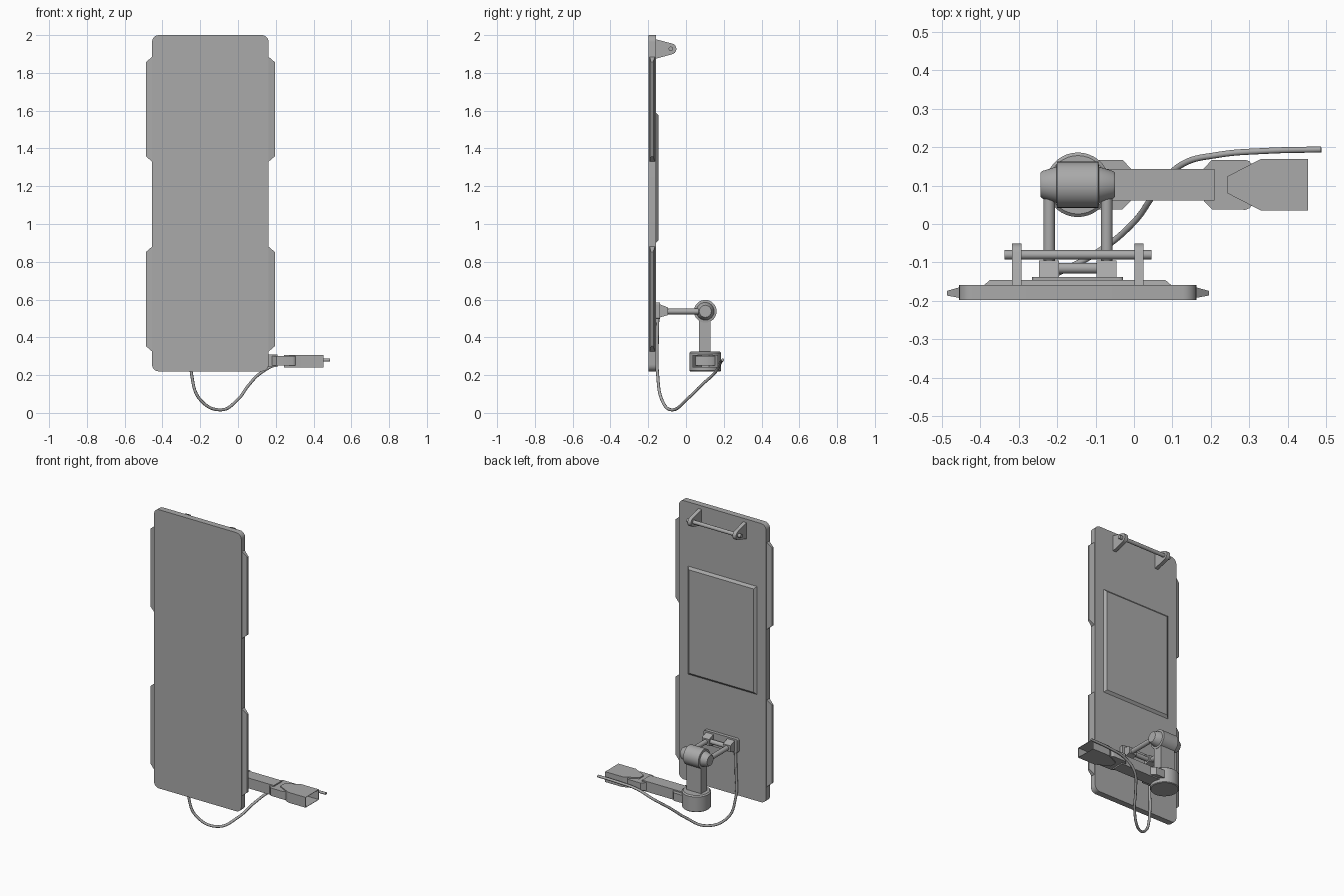
import bpy, bmesh, math
from mathutils import Vector, Matrix

if "Cube" in bpy.data.objects:
    bpy.data.objects.remove(bpy.data.objects["Cube"], do_unlink=True)

GREY = (0.4, 0.4, 0.4, 1)
grey = bpy.data.materials.new("plain grey")
grey.use_nodes = True
grey.diffuse_color = GREY
grey.node_tree.nodes["Principled BSDF"].inputs["Base Color"].default_value = GREY


def finish(name, bm, smooth=False):
    """Turn a bmesh into a named grey object."""
    bmesh.ops.recalc_face_normals(bm, faces=bm.faces[:])
    mesh = bpy.data.meshes.new(name)
    bm.to_mesh(mesh)
    bm.free()
    mesh.materials.append(grey)
    ob = bpy.data.objects.new(name, mesh)
    bpy.context.collection.objects.link(ob)
    if smooth:
        bpy.ops.object.select_all(action="DESELECT")
        ob.select_set(True)
        bpy.context.view_layer.objects.active = ob
        bpy.ops.object.shade_smooth_by_angle(angle=math.radians(35))
    return ob


def place(axis, u, v, w):
    """Profile coordinates u, v plus the depth w along the chosen axis."""
    return {"x": (w, u, v), "y": (u, w, v), "z": (u, v, w)}[axis]


def prism(name, axis, outline, lo, hi, smooth=False):
    bm = bmesh.new()
    face = bm.faces.new([bm.verts.new(place(axis, u, v, lo)) for u, v in outline])
    ext = bmesh.ops.extrude_face_region(bm, geom=[face])
    verts = [g for g in ext["geom"] if isinstance(g, bmesh.types.BMVert)]
    bmesh.ops.translate(bm, verts=verts, vec=place(axis, 0, 0, hi - lo))
    return finish(name, bm, smooth)


def frustum(name, axis, lo, hi, bottom, top):
    """Rectangle (u0, u1, v0, v1) at depth lo, tapering to another at hi."""
    bm = bmesh.new()
    loops = []
    for (a, b, c, d), w in ((bottom, lo), (top, hi)):
        loops.append([bm.verts.new(place(axis, u, v, w))
                      for u, v in ((a, c), (b, c), (b, d), (a, d))])
    bm.faces.new(loops[0])
    bm.faces.new(loops[1])
    for i in range(4):
        j = (i + 1) % 4
        bm.faces.new((loops[0][i], loops[0][j], loops[1][j], loops[1][i]))
    return finish(name, bm)


def box(name, x, y, z):
    return frustum(name, "z", z[0], z[1], (*x, *y), (*x, *y))


def turned(name, axis, center, profile, sides=32):
    """Lathe a (depth, radius) profile around an axis, capping both ends."""
    bm = bmesh.new()
    rings = []
    for w, r in profile:
        rings.append([bm.verts.new(place(axis, center[0] + r * math.cos(k * math.tau / sides),
                                         center[1] + r * math.sin(k * math.tau / sides), w))
                      for k in range(sides)])
    for a, b in zip(rings, rings[1:]):
        for k in range(sides):
            j = (k + 1) % sides
            bm.faces.new((a[k], a[j], b[j], b[k]))
    bm.faces.new(rings[0])
    bm.faces.new(rings[-1])
    return finish(name, bm, True)


def rounded(u0, u1, v0, v1, r, steps=6):
    pts = []
    for q, (cu, cv) in enumerate(((u1 - r, v1 - r), (u0 + r, v1 - r),
                                  (u0 + r, v0 + r), (u1 - r, v0 + r))):
        for k in range(steps + 1):
            a = (q + k / steps) * math.pi / 2
            pts.append((cu + r * math.cos(a), cv + r * math.sin(a)))
    return pts


# Main panel and raised back cover
MID = -0.146
prism("panel", "y", rounded(-0.455, 0.162, 0.22, 2.0, 0.036), -0.198, -0.159, True)
frustum("back_cover", "y", -0.159, -0.146,
        (-0.39, 0.097, 0.9, 1.59), (-0.375, 0.082, 0.915, 1.575))

# Tapered grips on both long edges
for side, root, tip in (("right", -0.455, -0.487), ("left", 0.162, 0.195)):
    for level, low in (("lower", 0.325), ("upper", 1.33)):
        frustum(f"{side}_{level}_grip", "x", root, tip,
                (-0.192, -0.165, low, low + 0.555),
                (-0.186, -0.174, low + 0.028, low + 0.527))

# Top handle: two round-nosed brackets and a bar
nose = [(-0.08 + 0.029 * math.cos(a), 1.927 + 0.029 * math.sin(a))
        for a in [math.radians(-75 + 15 * k) for k in range(11)]]
for side, s in (("right", -1), ("left", 1)):
    c = MID + s * 0.159
    prism(f"{side}_handle_bracket", "x",
          [(-0.16, 1.875)] + nose + [(-0.16, 1.978)], c - 0.012, c + 0.012, True)
turned("handle_bar", "x", (-0.08, 1.927), [(-0.337, 0.012), (0.045, 0.012)], 20)

# Hinge mount near the bottom of the panel
prism("mount_plate", "y", rounded(-0.265, -0.028, 0.497, 0.585, 0.01, 3), -0.16, -0.138)
turned("mount_pin", "x", (-0.115, 0.538), [(-0.23, 0.014), (-0.065, 0.014)], 20)
for side, s in (("right", -1), ("left", 1)):
    c = MID + s * 0.075
    frustum(f"{side}_mount_lug", "y", -0.14, -0.095,
            (c - 0.026, c + 0.026, 0.505, 0.575), (c - 0.026, c + 0.026, 0.518, 0.558))
    turned(f"{side}_link_rod", "y", (c, 0.537), [(-0.11, 0.015), (0.1, 0.015)], 20)

# Elbow barrel, post and base drum
turned("elbow_barrel", "x", (0.102, 0.538),
       [(-0.243, 0.032), (-0.238, 0.036), (-0.202, 0.047), (-0.2, 0.06),
        (-0.093, 0.06), (-0.091, 0.047), (-0.055, 0.036), (-0.05, 0.032)], 36)
box("post", (-0.198, -0.095), (0.07, 0.13), (0.31, 0.52))
turned("base_drum", "z", (MID, 0.102),
       [(0.22, 0.08), (0.224, 0.084), (0.318, 0.084), (0.325, 0.076)], 36)

# Horizontal arm with a clamp at each end
box("arm", (-0.1, 0.21), (0.061, 0.143), (0.242, 0.308))
prism("inner_clamp", "z", [(-0.12, 0.038), (-0.03, 0.038), (-0.007, 0.062),
                           (-0.007, 0.143), (-0.03, 0.167), (-0.12, 0.167)], 0.25, 0.3)
curve_end = [(0.29 + 0.03 * math.cos(a), 0.102 + 0.065 * math.sin(a))
             for a in [math.radians(-90 + 20 * k) for k in range(10)]]
prism("outer_clamp", "z", [(0.18, 0.143), (0.18, 0.062), (0.203, 0.038)] + curve_end
      + [(0.203, 0.167)], 0.25, 0.3, True)

# Flared socket, open at its far end
bm = bmesh.new()
rings = [[bm.verts.new((x, 0.102 + sy * w, z)) for sy, z in
          ((-1, 0.241), (1, 0.241), (1, 0.307), (-1, 0.307))]
         for x, w in ((0.243, 0.022), (0.33, 0.067), (0.453, 0.067))]
for a, b in zip(rings, rings[1:]):
    for k in range(4):
        j = (k + 1) % 4
        bm.faces.new((a[k], a[j], b[j], b[k]))
bm.faces.new(rings[0])
socket = finish("end_socket", bm)
wall = socket.modifiers.new("wall", "SOLIDIFY")
wall.thickness = 0.003
wall.offset = -1

# Hanging cable
path = [(-0.245, -0.148, 0.53), (-0.247, -0.152, 0.38), (-0.245, -0.15, 0.2),
        (-0.2, -0.128, 0.07), (-0.09, -0.07, 0.016), (0.0, 0.005, 0.072),
        (0.055, 0.08, 0.145), (0.125, 0.155, 0.215), (0.22, 0.18, 0.262),
        (0.34, 0.19, 0.276), (0.487, 0.194, 0.28)]
curve = bpy.data.curves.new("cable", "CURVE")
curve.dimensions = "3D"
curve.bevel_depth = 0.008
curve.bevel_resolution = 3
curve.use_fill_caps = True
spline = curve.splines.new("BEZIER")
spline.bezier_points.add(len(path) - 1)
for point, co in zip(spline.bezier_points, path):
    point.co = co
    point.handle_left_type = point.handle_right_type = "AUTO"
curve.materials.append(grey)
bpy.context.collection.objects.link(bpy.data.objects.new("cable", curve))
